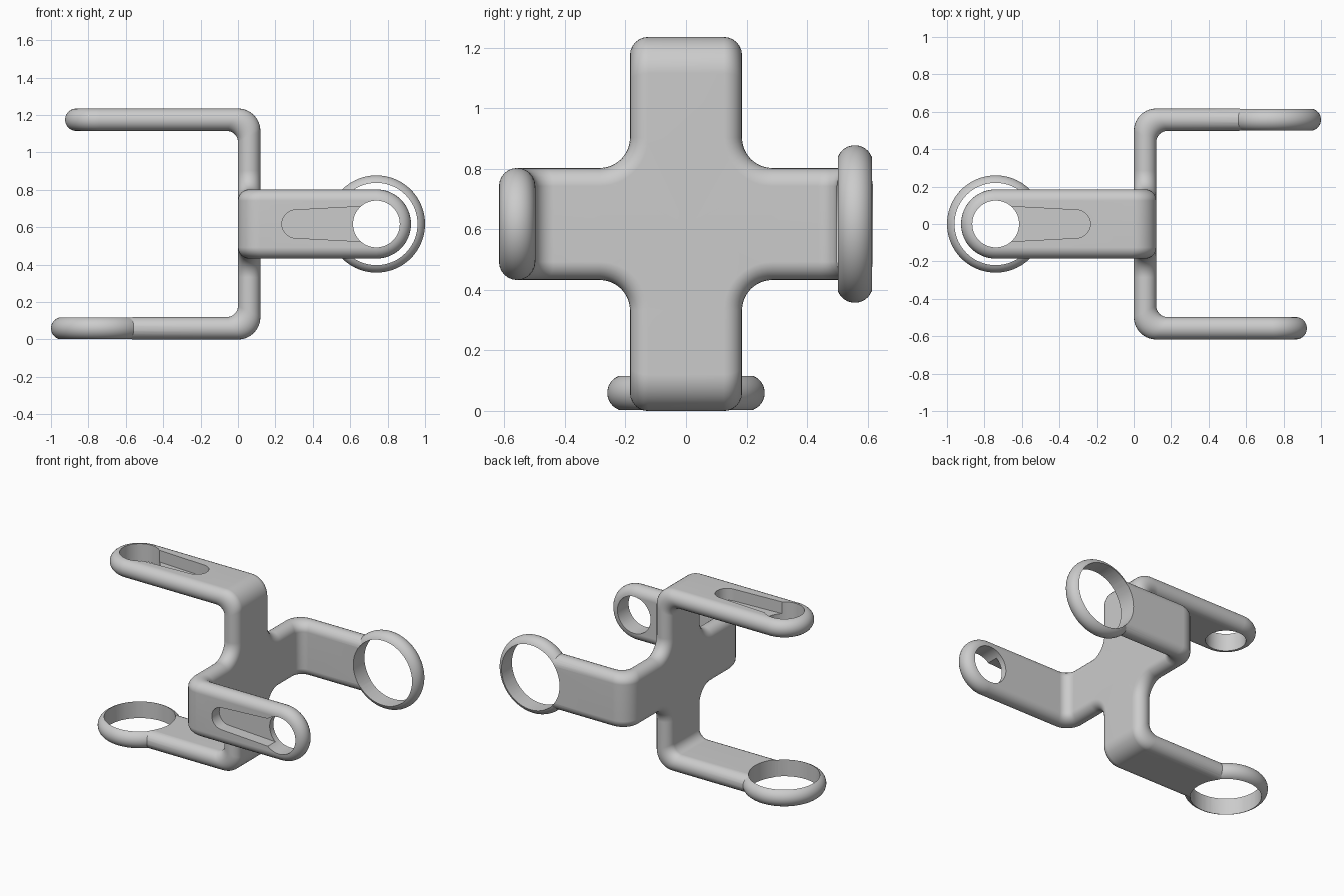
import bpy, bmesh
from math import sin, cos, pi
from mathutils import Vector

cube = bpy.data.objects.get("Cube")
if cube:
    bpy.data.objects.remove(cube)

T = 0.06              # half thickness, also the edge rounding
HALF = 0.185          # half width of an arm
REACH = 0.6175        # hub centre to outer face of a folded arm
FILLET = 0.1          # inside corners of the cross
CENTRE = Vector((T, 0, REACH))
X, Y, Z = Vector((1, 0, 0)), Vector((0, 1, 0)), Vector((0, 0, 1))

grey = bpy.data.materials.new("light grey")
grey.use_nodes = True
grey.diffuse_color = (0.6, 0.6, 0.6, 1)
grey.node_tree.nodes["Principled BSDF"].inputs["Base Color"].default_value = grey.diffuse_color


def steps(a, b, n):
    return [a + (b - a) * i / n for i in range(n + 1)]


def placer(U, N):
    """Local arm frame: u outwards, v across, n along the folded part."""
    V = U.cross(N)
    return lambda u, v, n: CENTRE + U * u + V * v + N * n


def add_grid(bm, rows, closed=False):
    rows = [[bm.verts.new(p) for p in row] for row in rows]
    for a, b in zip(rows, rows[1:] + (rows[:1] if closed else [])):
        for i in range(len(a) - 1):
            bm.faces.new((a[i], a[i + 1], b[i + 1], b[i]))


def finish(bm, name):
    bmesh.ops.remove_doubles(bm, verts=bm.verts, dist=1e-5)
    bmesh.ops.recalc_face_normals(bm, faces=bm.faces)
    mesh = bpy.data.meshes.new(name)
    bm.to_mesh(mesh)
    bm.free()
    obj = bpy.data.objects.new(name, mesh)
    mesh.materials.append(grey)
    bpy.context.collection.objects.link(obj)
    return obj


# Half of the full-round section: (distance from centre line, height -1..1)
SECTION = [(0, 1)] + [(HALF - T + T * sin(a), cos(a)) for a in steps(0, pi, 12)] + [(0, -1)]


def half_arm(length):
    rows = []
    # Half of the hub corner
    c = HALF + FILLET
    for t in steps(pi / 4, 0, 6):
        row = []
        for w, h in SECTION:
            r = FILLET + HALF - w
            if w:
                row.append((c - r * sin(t), c - r * cos(t), T * h))
            else:
                row.append((0 if t > 1e-6 else c, 0, T * h))
        rows.append(row)
    # Bend, with separate outer and inner radii
    k = REACH - 2 * T
    for t in steps(0, pi / 2, 10):
        outer = Vector((k + 2 * T * sin(t), T - 2 * T * cos(t)))
        inner = Vector((k - T + T * sin(t), 2 * T - T * cos(t)))
        row = []
        for w, h in SECTION:
            p = outer.lerp(inner, (h + 1) / 2)
            row.append((p.x, w, p.y))
        rows.append(row)
    # Straight run and round tip
    for t in steps(0, pi / 2, 16):
        rows.append([(REACH - T - T * h, w * cos(t), length + w * sin(t)) for w, h in SECTION])
    return rows


def add_arm(bm, place, length):
    rows = half_arm(length)
    for side in (1, -1):
        add_grid(bm, [[place(u, side * v, n) for u, v, n in row] for row in rows])


def prism(name, place, outline, low, high):
    bm = bmesh.new()
    ends = [[bm.verts.new(place(u, v, n)) for v, n in outline] for u in (low, high)]
    for end in ends:
        bm.faces.new(end)
    count = len(outline)
    for i in range(count):
        j = (i + 1) % count
        bm.faces.new((ends[0][i], ends[0][j], ends[1][j], ends[1][i]))
    return finish(bm, name)


def hole_cutter(place, length, radius):
    circle = [(radius * cos(a), length + radius * sin(a)) for a in steps(0, 2 * pi, 72)[:-1]]
    return prism("hole_cutter", place, circle, REACH - 0.2, REACH + 0.1)


def slot_cutter(place, length):
    end = [(0.075 * cos(a), length - 0.43 - 0.075 * sin(a)) for a in steps(0, pi, 16)]
    outline = [(0.098, length)] + end + [(-0.098, length)]
    return prism("slot_cutter", place, outline, REACH - 0.08, REACH + 0.1)


def ring_body(place, length, outer, inner):
    bm = bmesh.new()
    core = outer - T
    a0 = math_asin((inner - core) / T)
    profile = [(core + T * sin(a), T * cos(a)) for a in steps(a0, pi - a0, 14)]
    profile.append(profile[0])
    add_grid(bm, [[place(REACH - T + h, r * cos(t), length + r * sin(t)) for r, h in profile]
                  for t in steps(0, 2 * pi, 72)[:-1]], closed=True)
    return finish(bm, "ring")


def math_asin(value):
    return pi / 2 - Vector((value, (1 - value * value) ** 0.5)).angle(Vector((1, 0)))


def combine(target, tool, operation):
    mod = target.modifiers.new(operation.lower(), 'BOOLEAN')
    mod.operation, mod.solver, mod.object = operation, 'EXACT', tool
    bpy.context.view_layer.objects.active = target
    bpy.ops.object.modifier_apply(modifier=mod.name)
    bpy.data.objects.remove(tool)


# Upward and front arms are slotted, downward and back arms carry rings
arms = [(placer(Z, -X), 0.8, False), (placer(-Z, -X), 0.8, True),
        (placer(-Y, X), 0.68, False), (placer(Y, X), 0.68, True)]

bm = bmesh.new()
for place, length, _ in arms:
    add_arm(bm, place, length)
bracket = finish(bm, "cross_bracket")

for place, length, ringed in arms:
    if ringed:
        combine(bracket, ring_body(place, length, 0.26, 0.21), 'UNION')
        combine(bracket, hole_cutter(place, length, 0.22), 'DIFFERENCE')
    else:
        combine(bracket, slot_cutter(place, length), 'DIFFERENCE')
        combine(bracket, hole_cutter(place, length, 0.125), 'DIFFERENCE')

# Smooth shading with flat faces kept flat
bpy.ops.object.select_all(action='DESELECT')
bracket.select_set(True)
bpy.context.view_layer.objects.active = bracket
bpy.ops.object.shade_smooth_by_angle(angle=0.5)
weighted = bracket.modifiers.new("weighted_normals", 'WEIGHTED_NORMAL')
weighted.keep_sharp = True
